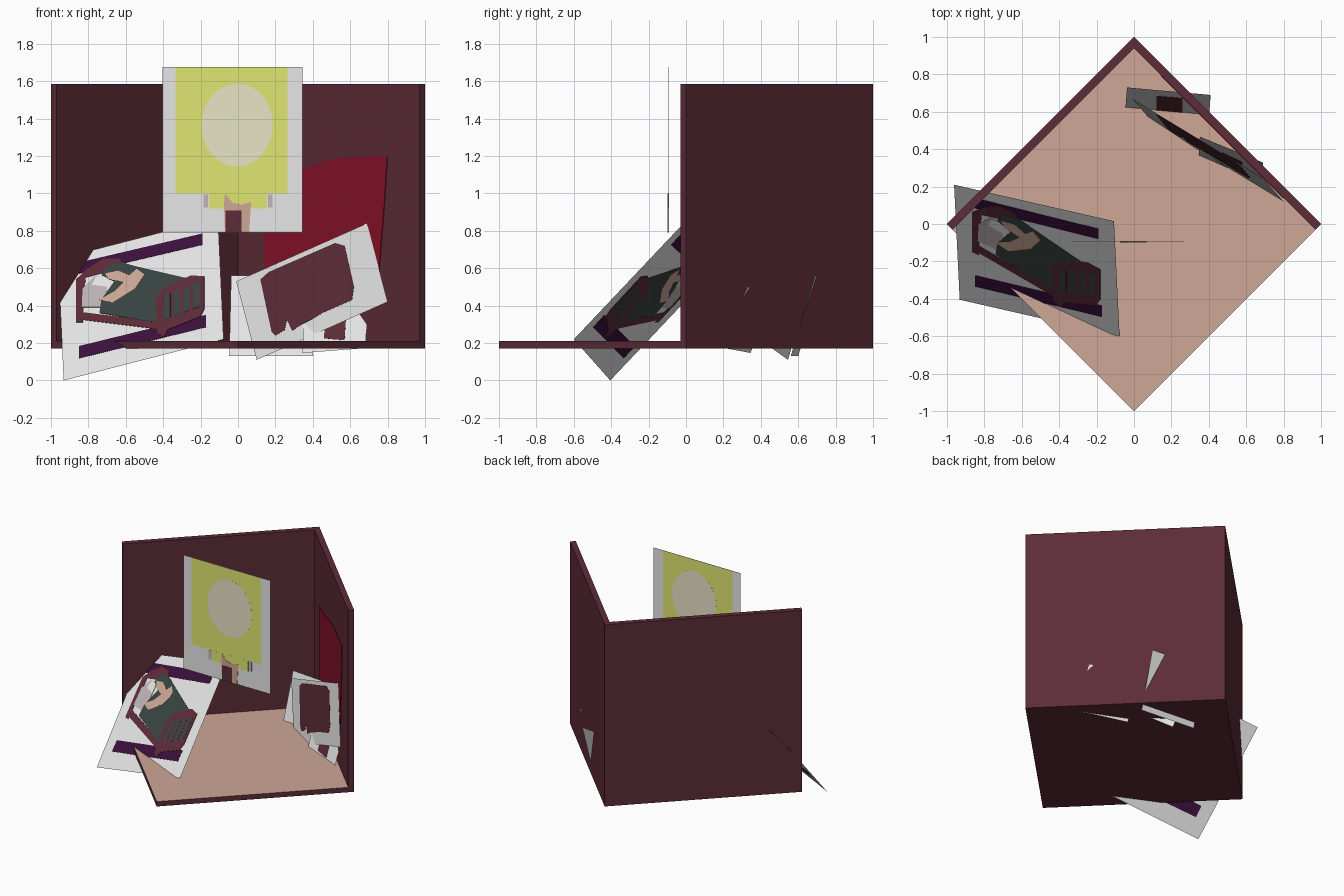
import bpy, bmesh, math
from mathutils import Vector

if "Cube" in bpy.data.objects:
    bpy.data.objects.remove(bpy.data.objects["Cube"])


def mat(name, r, g, b):
    m = bpy.data.materials.new(name)
    m.diffuse_color = (r, g, b, 1)
    m.use_nodes = True
    m.node_tree.nodes["Principled BSDF"].inputs["Base Color"].default_value = m.diffuse_color
    return m


WHITE = mat("paper white", .95, .95, .95)
YELLOW = mat("shade yellow", .88, .95, .20)
GLOW = mat("pale glow", .95, .93, .66)
MAROON = mat("maroon", .11, .025, .038)
TAN = mat("tan", .61, .39, .305)
RED = mat("deep red", .25, .006, .024)
PURPLE = mat("dark purple", .045, .005, .045)
GREEN = mat("dark green", .04, .058, .054)
GREY = mat("pillow grey", .52, .46, .47)


def finish(name, bm, *mats):
    me = bpy.data.meshes.new(name)
    bm.to_mesh(me)
    bm.free()
    for m in mats:
        me.materials.append(m)
    ob = bpy.data.objects.new(name, me)
    bpy.context.collection.objects.link(ob)
    return ob


def prism(name, pts, vec, *mats):
    """Extrude a flat outline along vec; second material goes on upward faces."""
    bm = bmesh.new()
    vec = Vector(vec)
    a = [bm.verts.new(p) for p in pts]
    b = [bm.verts.new(Vector(p) + vec) for p in pts]
    bm.faces.new(a)
    bm.faces.new(b[::-1])
    n = len(pts)
    for i in range(n):
        bm.faces.new((a[i], b[i], b[(i + 1) % n], a[(i + 1) % n]))
    bmesh.ops.recalc_face_normals(bm, faces=bm.faces)
    if len(mats) > 1:
        for f in bm.faces:
            f.material_index = 1 if f.normal.z > .9 else 0
    return finish(name, bm, *mats)


class Card:
    """Paper-thin card from bottom-left, bottom-right and top-left corners."""

    def __init__(self, name, bl, br, tl):
        self.name = name
        self.o = Vector(bl)
        u, v = Vector(br) - self.o, Vector(tl) - self.o
        self.n = u.cross(v).normalized()
        self.layer = 0
        bm = bmesh.new()
        bm.faces.new([bm.verts.new(p) for p in
                      (self.o, self.o + u, self.o + u + v, self.o + v)])
        finish(name, bm, WHITE)

    def draw(self, part, m, pts):
        """Thin plate through the card; pts are (x, z) as seen from the front."""
        self.layer += 1
        d = self.n * (.001 + .0003 * self.layer)
        o, n = self.o, self.n
        out = []
        for x, z in pts:
            y = o.y - (n.x * (x - o.x) + n.z * (z - o.z)) / n.y
            out.append(Vector((x, y, z)) - d)
        prism(self.name + "_" + part, out, d * 2, m)


def box(x0, z0, x1, z1):
    return [(x0, z0), (x1, z0), (x1, z1), (x0, z1)]


def strip(x0, z0, x1, z1, h):
    return [(x0, z0), (x1, z1), (x1, z1 + h), (x0, z0 + h)]


# room: diamond floor and two back walls
prism("floor", [(-1, 0, .172), (0, -1, .172), (1, 0, .172), (0, 1, .172)],
      (0, 0, .038), MAROON, TAN)
for side, s in (("left", -1), ("right", 1)):
    prism(side + "_wall", [(s, 0, .172), (0, 1, .172), (0, .94, .172), (s * .97, -.03, .172)],
          (0, 0, 1.413), MAROON)

# red patch on the right wall
prism("red_wall_patch",
      [(x, .94 - x, z) for x, z in ((.145, .5), (.145, 1.08), (.35, 1.13), (.45, 1.17), (.57, 1.195),
                                    (.80, 1.20), (.785, .95), (.765, .70), (.75, .5))],
      (-.003, -.003, 0), RED)

# lamp card
lamp = Card("lamp_card", (-.403, -.095, .792), (.345, -.095, .792), (-.403, -.095, 1.677))
lamp.draw("shade", YELLOW, box(-.335, 1.0, .265, 1.676))
lamp.draw("shade_fringe", YELLOW, box(-.155, .92, .155, 1.0))
lamp.draw("glow", GLOW, [(-.005 + .19 * math.cos(t * math.pi / 16),
                          1.365 + .222 * math.sin(t * math.pi / 16)) for t in range(32)])
for i, x in enumerate((-.185, .16)):
    lamp.draw(f"shade_foot_{i}", GREY, box(x, .925, x + .025, .995))
lamp.draw("hand", TAN, [(-.07, .792), (.06, .792), (.07, .955), (.02, .94), (-.03, .95),
                        (-.07, 1.0), (-.075, .94)])
lamp.draw("stem", MAROON, box(-.068, .793, .018, .91))

# bed card, tilted back
bed = Card("bed_card", (-.932, -.405, 0), (-.077, -.60, .22), (-.962, .21, .65))
bed.draw("upper_stripe", PURPLE, strip(-.85, .57, -.19, .725, .06))
bed.draw("lower_stripe", PURPLE, strip(-.85, .118, -.17, .285, .065))
bed.draw("headboard", MAROON, [(-.865, .31), (-.83, .31), (-.815, .55), (-.62, .60), (-.63, .65),
                               (-.72, .65), (-.80, .60), (-.865, .54)])
bed.draw("side_rail", MAROON, strip(-.84, .325, -.40, .27, .04))
bed.draw("pillow", GREY, [(-.835, .39), (-.73, .39), (-.70, .48), (-.70, .56), (-.77, .555), (-.83, .49)])
bed.draw("pillow_top", WHITE, [(-.78, .51), (-.70, .50), (-.70, .57), (-.76, .55)])
bed.draw("blanket", GREEN, [(-.74, .36), (-.42, .305), (-.20, .50), (-.25, .54), (-.38, .57),
                            (-.55, .61), (-.62, .63), (-.70, .61), (-.73, .56), (-.66, .53), (-.73, .43)])
bed.draw("arms", TAN, [(-.74, .43), (-.67, .415), (-.55, .49), (-.50, .565), (-.54, .595), (-.58, .56),
                       (-.64, .585), (-.71, .57), (-.69, .54), (-.61, .525), (-.66, .475)])
bed.draw("footboard", MAROON, [(-.43, .25), (-.395, .23), (-.375, .27), (-.20, .34), (-.18, .38),
                               (-.18, .555), (-.25, .56), (-.40, .49), (-.44, .44)])
for i in range(4):
    x, z = -.395 + i * .052, .32 + i * .02
    bed.draw(f"footboard_gap_{i}", GREEN, strip(x, z, x + .034, z + .013, .13))

# large furniture card leaning on the right wall
big = Card("large_card", (.10, .545, .11), (.80, .12, .42), (-.01, .67, .53))
big.draw("panel", MAROON, [(.12, .54), (.165, .58), (.52, .735), (.57, .72), (.62, .50), (.61, .43),
                           (.45, .36), (.40, .33), (.34, .30), (.29, .265), (.262, .325), (.25, .27),
                           (.20, .24), (.18, .26)])

# two small cards behind it, poking through floor and wall
back = Card("back_card", (-.047, .60, .13), (.40, .56, .13), (-.037, .73, .56))
back.draw("patch", MAROON, box(.12, .18, .26, .46))
small = Card("small_card", (.345, .345, .147), (.684, .206, .173), (.352, .467, .474))
small.draw("patch", MAROON, [(.46, .225), (.57, .215), (.58, .38), (.47, .39)])
